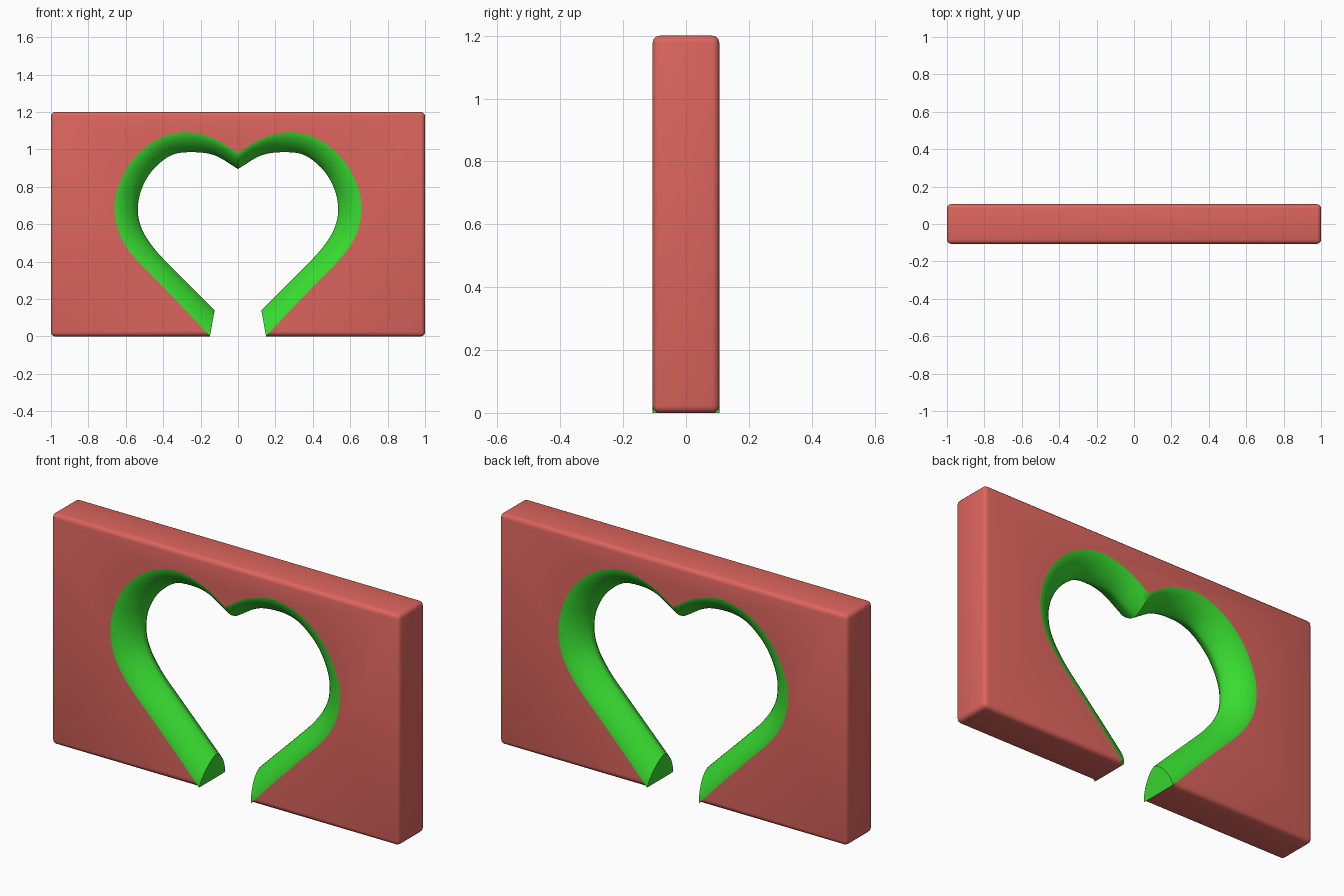
import bpy, bmesh, math

if "Cube" in bpy.data.objects:
    bpy.data.objects.remove(bpy.data.objects["Cube"])

HALF_T = 0.106   # half thickness of the plate

# right half of the heart: (outer x, outer z, inner ridge x, inner ridge z), bottom end to top notch
HEART = [
    (0.15, 0.00, 0.125, 0.14), (0.29, 0.15, 0.23, 0.245), (0.43, 0.295, 0.34, 0.355),
    (0.56, 0.43, 0.44, 0.46), (0.635, 0.55, 0.51, 0.565), (0.66, 0.68, 0.535, 0.665),
    (0.64, 0.80, 0.52, 0.775), (0.57, 0.935, 0.46, 0.885), (0.445, 1.045, 0.36, 0.967),
    (0.29, 1.092, 0.25, 0.985), (0.13, 1.058, 0.125, 0.968), (0.00, 0.98, 0.00, 0.895),
]


def smooth_path(pts, steps):
    """Catmull-Rom curve through points of any dimension."""
    def ext(a, b):
        return tuple(2 * p - q for p, q in zip(a, b))
    p = [ext(pts[0], pts[1])] + pts + [ext(pts[-1], pts[-2])]
    out = []
    for i in range(1, len(p) - 2):
        for s in range(steps):
            t = s / steps
            out.append(tuple(
                0.5 * (2 * b + (c - a) * t + (2 * a - 5 * b + 4 * c - d) * t * t
                       + (3 * b - a - 3 * c + d) * t ** 3)
                for a, b, c, d in zip(*p[i - 1:i + 3])))
    return out + [pts[-1]]


def material(name, color):
    m = bpy.data.materials.new(name)
    m.diffuse_color = (*color, 1)
    m.use_nodes = True
    m.node_tree.nodes["Principled BSDF"].inputs["Base Color"].default_value = m.diffuse_color
    return m


def finish(bm, name, mat):
    me = bpy.data.meshes.new(name)
    bm.to_mesh(me)
    bm.free()
    ob = bpy.data.objects.new(name, me)
    bpy.context.collection.objects.link(ob)
    me.materials.append(mat)
    bpy.ops.object.select_all(action='DESELECT')
    ob.select_set(True)
    bpy.context.view_layer.objects.active = ob
    bpy.ops.object.shade_smooth_by_angle(angle=math.radians(40))
    return ob


right = smooth_path(HEART, 5)
path = right + [(-a, b, -c, d) for a, b, c, d in reversed(right[:-1])]

# plate: rectangle with an open heart notch, outer edges rounded
bm = bmesh.new()
outline = [(p[0], p[1]) for p in path] + [(-1, 0), (-1, 1.2), (1, 1.2), (1, 0)]
front = [bm.verts.new((x, -HALF_T, z)) for x, z in outline]
back = [bm.verts.new((x, HALF_T, z)) for x, z in outline]
bm.faces.new(front)
bm.faces.new(back[::-1])
n, last = len(outline), len(path) - 1
heart_layer = bm.faces.layers.int.new("heart_wall")
for i in range(n):
    k = (i + 1) % n
    f = bm.faces.new((front[i], back[i], back[k], front[k]))
    f[heart_layer] = 1 if i < last else 0
bmesh.ops.recalc_face_normals(bm, faces=bm.faces)
rim = [e for e in bm.edges if not any(f[heart_layer] for f in e.link_faces)]
bmesh.ops.bevel(bm, geom=rim, offset=0.022, segments=3, profile=0.5, affect='EDGES')
# the heart wall is replaced by the rounded lining
bmesh.ops.delete(bm, geom=[f for f in bm.faces if f[heart_layer]], context='FACES_ONLY')
finish(bm, "plate", material("red", (0.72, 0.13, 0.11)))

# lining: bulging wall lofted between the outer outline and the inner ridge
bm = bmesh.new()
SEG = 16
rows = []
for ox, oz, ix, iz in path:
    row = []
    for j in range(SEG + 1):
        a = math.pi * (j / SEG - 0.5)
        w = max(math.cos(a), 0) ** (4 / 3)
        y = math.copysign(abs(math.sin(a)) ** (4 / 3), a) * HALF_T
        row.append(bm.verts.new((ox + (ix - ox) * w, y, oz + (iz - oz) * w)))
    rows.append(row)
for r, s in zip(rows, rows[1:]):
    for j in range(SEG):
        bm.faces.new((r[j], s[j], s[j + 1], r[j + 1]))
# end caps at the bottom opening
bm.faces.new(rows[0])
bm.faces.new(rows[-1][::-1])
finish(bm, "heart_lining", material("green", (0.04, 0.72, 0.03)))
